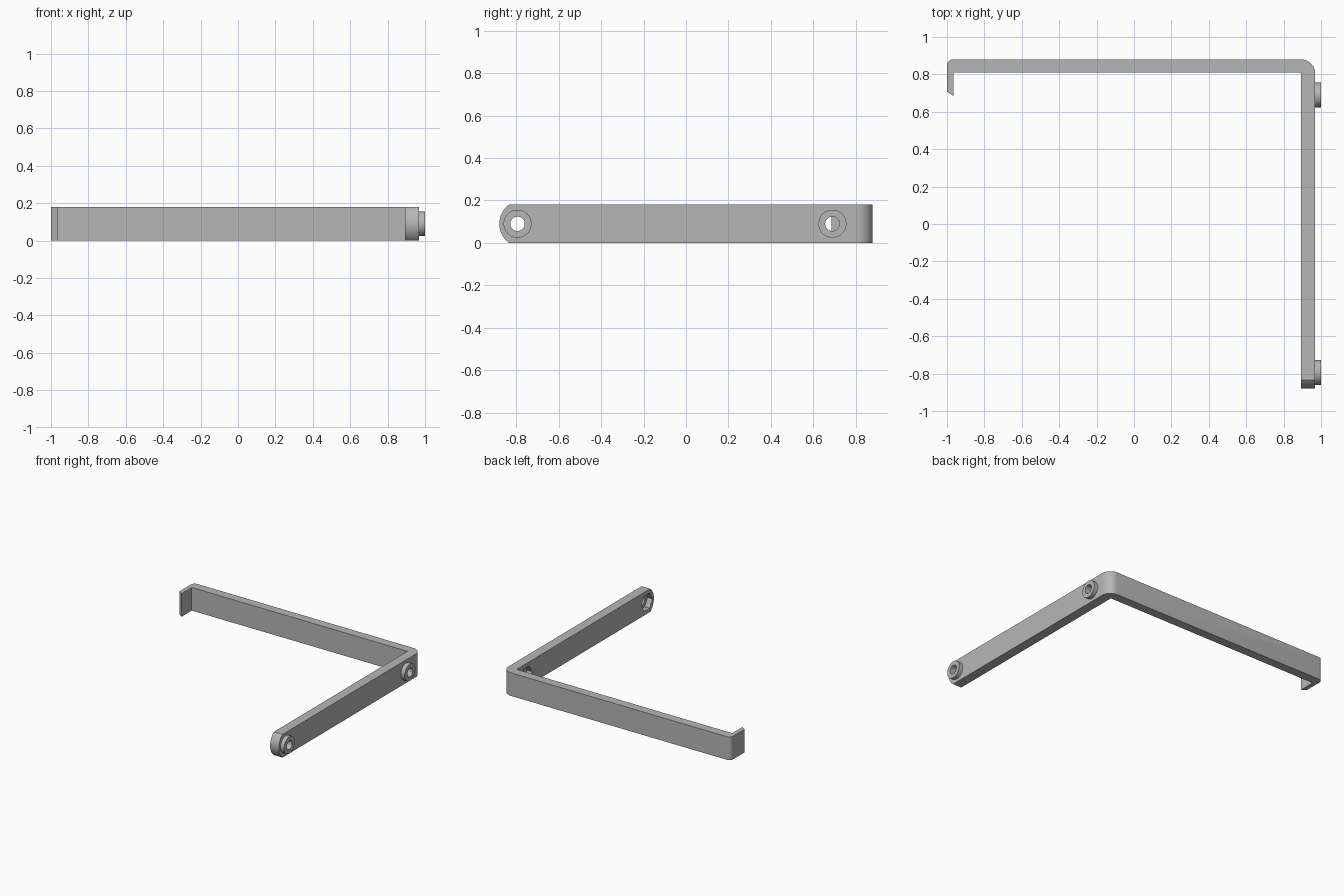
import bpy, bmesh, math
from mathutils import Matrix, Vector

cube = bpy.data.objects.get("Cube")
if cube:
    bpy.data.objects.remove(cube, do_unlink=True)

HEIGHT = 0.18
MID = HEIGHT / 2
HOLES = (-0.794, 0.69)

grey = bpy.data.materials.new("plain_grey")
grey.use_nodes = True
grey.diffuse_color = (0.47, 0.47, 0.47, 1)
grey.node_tree.nodes["Principled BSDF"].inputs["Base Color"].default_value = grey.diffuse_color


def arc(cx, cy, r, start, end, steps=10):
    angles = [math.radians(start + (end - start) * i / steps) for i in range(steps + 1)]
    return [(cx + r * math.cos(a), cy + r * math.sin(a)) for a in angles]


def finish(name, bm):
    bmesh.ops.recalc_face_normals(bm, faces=bm.faces)
    mesh = bpy.data.meshes.new(name)
    bm.to_mesh(mesh)
    bm.free()
    mesh.materials.append(grey)
    obj = bpy.data.objects.new(name, mesh)
    bpy.context.collection.objects.link(obj)
    return obj


def prism(name, points, direction):
    bm = bmesh.new()
    face = bm.faces.new([bm.verts.new(p) for p in points])
    ext = bmesh.ops.extrude_face_region(bm, geom=[face])
    verts = [v for v in ext["geom"] if isinstance(v, bmesh.types.BMVert)]
    bmesh.ops.translate(bm, verts=verts, vec=Vector(direction))
    return finish(name, bm)


def x_cylinder(name, x0, x1, y, radius, sides):
    bm = bmesh.new()
    place = Matrix.Translation(((x0 + x1) / 2, y, MID)) @ Matrix.Rotation(math.pi / 2, 4, "Y")
    bmesh.ops.create_cone(bm, cap_ends=True, segments=sides, radius1=radius,
                          radius2=radius, depth=x1 - x0, matrix=place)
    return finish(name, bm)


def combine(target, tool, operation):
    mod = target.modifiers.new(operation.lower(), "BOOLEAN")
    mod.operation, mod.solver, mod.object = operation, "EXACT", tool
    bpy.context.view_layer.objects.active = target
    bpy.ops.object.modifier_apply(modifier=mod.name)
    bpy.data.objects.remove(tool, do_unlink=True)


# Bent bar: side arm, back bar and short hook in plan
plan = [(0.893, -0.88), (0.968, -0.88)]
plan += arc(0.893, 0.805, 0.075, 0, 90)
plan += arc(-0.968, 0.848, 0.032, 90, 180, 6)
plan += [(-1, 0.708), (-0.966, 0.685), (-0.966, 0.81), (0.893, 0.81)]
bracket = prism("bracket", [(x, y, 0) for x, y in plan], (0, 0, HEIGHT))

# Rounded free end of the side arm
bulge = math.degrees(math.asin(MID / 0.112))
side = [(1, 0), (1, HEIGHT)] + arc(-0.768, MID, 0.112, 180 - bulge, 180 + bulge, 16)
combine(bracket, prism("end_trim", [(-1.1, y, z) for y, z in side], (2.2, 0, 0)), "INTERSECT")

# Collars outside, hexagonal nut pockets inside, bores through both
for y in HOLES:
    combine(bracket, x_cylinder("collar", 0.95, 1.0, y, 0.066, 48), "UNION")
    combine(bracket, x_cylinder("nut_pocket", 0.86, 0.935, y, 0.068, 6), "DIFFERENCE")
    combine(bracket, x_cylinder("bore", 0.85, 1.05, y, 0.034, 32), "DIFFERENCE")

bpy.ops.object.select_all(action="DESELECT")
bracket.select_set(True)
bpy.context.view_layer.objects.active = bracket
bpy.ops.object.shade_smooth_by_angle(angle=math.radians(30))
